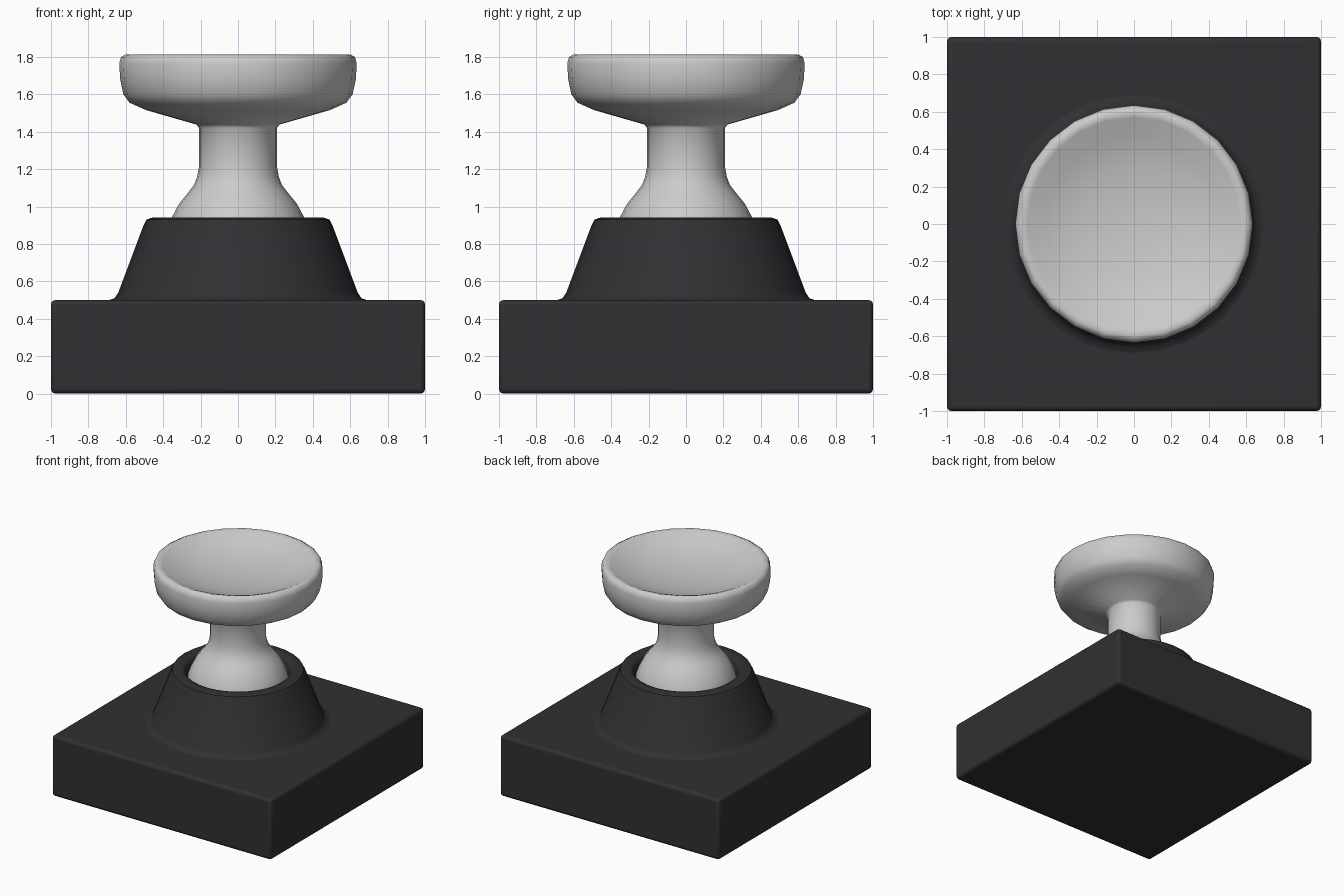
import bpy, bmesh
from math import cos, sin, pi, radians

if "Cube" in bpy.data.objects:
    bpy.data.objects.remove(bpy.data.objects["Cube"])


def revolve(name, profile, sides, angle=40):
    """Spin an (r, z) profile around z; r = 0 makes a pole."""
    bm = bmesh.new()
    rings = []
    for r, z in profile:
        if r == 0:
            rings.append([bm.verts.new((0, 0, z))] * sides)
        else:
            rings.append([bm.verts.new((r * sin(2 * pi * i / sides), r * cos(2 * pi * i / sides), z))
                          for i in range(sides)])
    for a, b in zip(rings, rings[1:]):
        for i in range(sides):
            j = (i + 1) % sides
            bm.faces.new(list(dict.fromkeys((a[i], a[j], b[j], b[i]))))
    bmesh.ops.recalc_face_normals(bm, faces=bm.faces)
    mesh = bpy.data.meshes.new(name)
    bm.to_mesh(mesh)
    bm.free()
    obj = bpy.data.objects.new(name, mesh)
    bpy.context.collection.objects.link(obj)
    smooth(obj, angle)
    return obj


def smooth(obj, angle):
    bpy.ops.object.select_all(action='DESELECT')
    bpy.context.view_layer.objects.active = obj
    obj.select_set(True)
    bpy.ops.object.shade_smooth_by_angle(angle=radians(angle))


dark = bpy.data.materials.new("dark_plastic")
dark.diffuse_color = (0.03, 0.03, 0.034, 1)
dark.use_nodes = True
dark.node_tree.nodes["Principled BSDF"].inputs["Base Color"].default_value = dark.diffuse_color

# square base block with softened edges
bpy.ops.mesh.primitive_cube_add(size=1, location=(0, 0, 0.25))
base = bpy.context.object
base.name = "base"
base.scale = (2, 2, 0.5)
bpy.ops.object.transform_apply(location=False, rotation=False, scale=True)
bevel = base.modifiers.new("soft_edges", 'BEVEL')
bevel.width = 0.025
bevel.segments = 3
smooth(base, 40)
base.data.materials.append(dark)

# tapered collar with a socket for the stick
collar = revolve("collar", [
    (0, 0.48), (0.70, 0.48), (0.69, 0.50), (0.66, 0.51), (0.64, 0.54),
    (0.505, 0.90), (0.49, 0.93), (0.46, 0.94), (0.42, 0.94),
    (0.40, 0.93), (0.385, 0.90), (0.385, 0.68), (0, 0.68)], 32)
collar.data.materials.append(dark)

# stick: ball foot, stem and dished thumb cap
revolve("thumb_stick", [
    (0, 0.69), (0.36, 0.69), (0.38, 0.80), (0.375, 0.88), (0.352, 0.945),
    (0.315, 1.015), (0.27, 1.07), (0.235, 1.115), (0.218, 1.16), (0.209, 1.21),
    (0.209, 1.42), (0.222, 1.438), (0.49, 1.515), (0.58, 1.555), (0.613, 1.60),
    (0.63, 1.68), (0.635, 1.765), (0.625, 1.80), (0.60, 1.813), (0.57, 1.803),
    (0.47, 1.755), (0.32, 1.715), (0.16, 1.693), (0, 1.687)], 24, 60)
